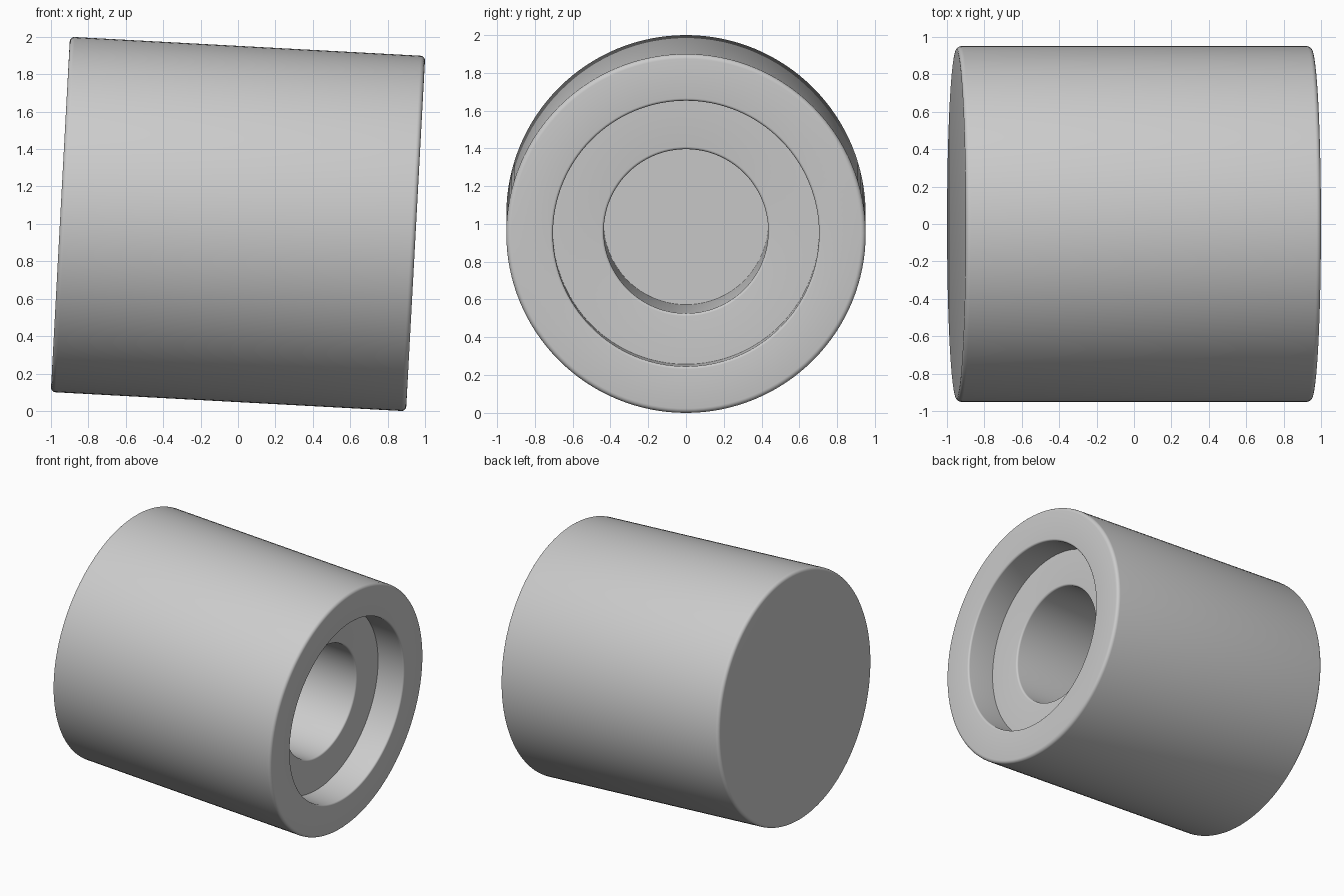
import bpy, bmesh, math
from mathutils import Matrix, Vector

cube = bpy.data.objects.get("Cube")
if cube:
    bpy.data.objects.remove(cube, do_unlink=True)

RADIUS, HALF, TILT = 0.951, 0.951, math.radians(3.09)
SEGMENTS, ARC_STEPS = 128, 5

# Half section of the body: (position along axis, radius, corner rounding)
section = [
    (-HALF, 0, 0),
    (-HALF, RADIUS, 0.025),
    (HALF, RADIUS, 0.025),
    (HALF, 0.704, 0.014),          # counterbore rim
    (HALF - 0.225, 0.704, 0),
    (HALF - 0.225, 0.435, 0.014),  # bore rim
    (HALF - 1.09, 0.435, 0),
    (HALF - 1.09, 0, 0),           # blind bore floor
]


def rounded(points):
    """Replace each right-angle corner by a quarter arc of its rounding."""
    result = []
    for i, (x, r, f) in enumerate(points):
        corner = Vector((x, r))
        if not f:
            result.append(corner)
            continue
        before = (Vector(points[i - 1][:2]) - corner).normalized() * f
        after = (Vector(points[i + 1][:2]) - corner).normalized() * f
        centre = corner + before + after
        for k in range(ARC_STEPS + 1):
            a = math.pi / 2 * k / ARC_STEPS
            result.append(centre - after * math.cos(a) - before * math.sin(a))
    return result


# Spin the section around the x axis
bm = bmesh.new()
verts = [bm.verts.new((p.x, 0, p.y)) for p in rounded(section)]
edges = [bm.edges.new(pair) for pair in zip(verts, verts[1:])]
bmesh.ops.spin(bm, geom=verts + edges, cent=(0, 0, 0), axis=(1, 0, 0),
               angle=2 * math.pi, steps=SEGMENTS, use_duplicate=False)
bmesh.ops.remove_doubles(bm, verts=bm.verts, dist=0.0001)
bmesh.ops.recalc_face_normals(bm, faces=bm.faces)

# Tilt the bored end down and stand the body on the ground
bm.transform(Matrix.Rotation(TILT, 4, 'Y'))
lowest = min(v.co.z for v in bm.verts)
bm.transform(Matrix.Translation((0, 0, -lowest)))

mesh = bpy.data.meshes.new("bored_cylinder")
bm.to_mesh(mesh)
bm.free()
body = bpy.data.objects.new("bored_cylinder", mesh)
bpy.context.collection.objects.link(body)

# Plain grey finish
grey = bpy.data.materials.new("light_grey")
grey.use_nodes = True
colour = (0.6, 0.6, 0.6, 1)
grey.diffuse_color = colour
grey.node_tree.nodes["Principled BSDF"].inputs["Base Color"].default_value = colour
mesh.materials.append(grey)

bpy.ops.object.select_all(action='DESELECT')
body.select_set(True)
bpy.context.view_layer.objects.active = body
bpy.ops.object.shade_smooth_by_angle(angle=math.radians(30))
